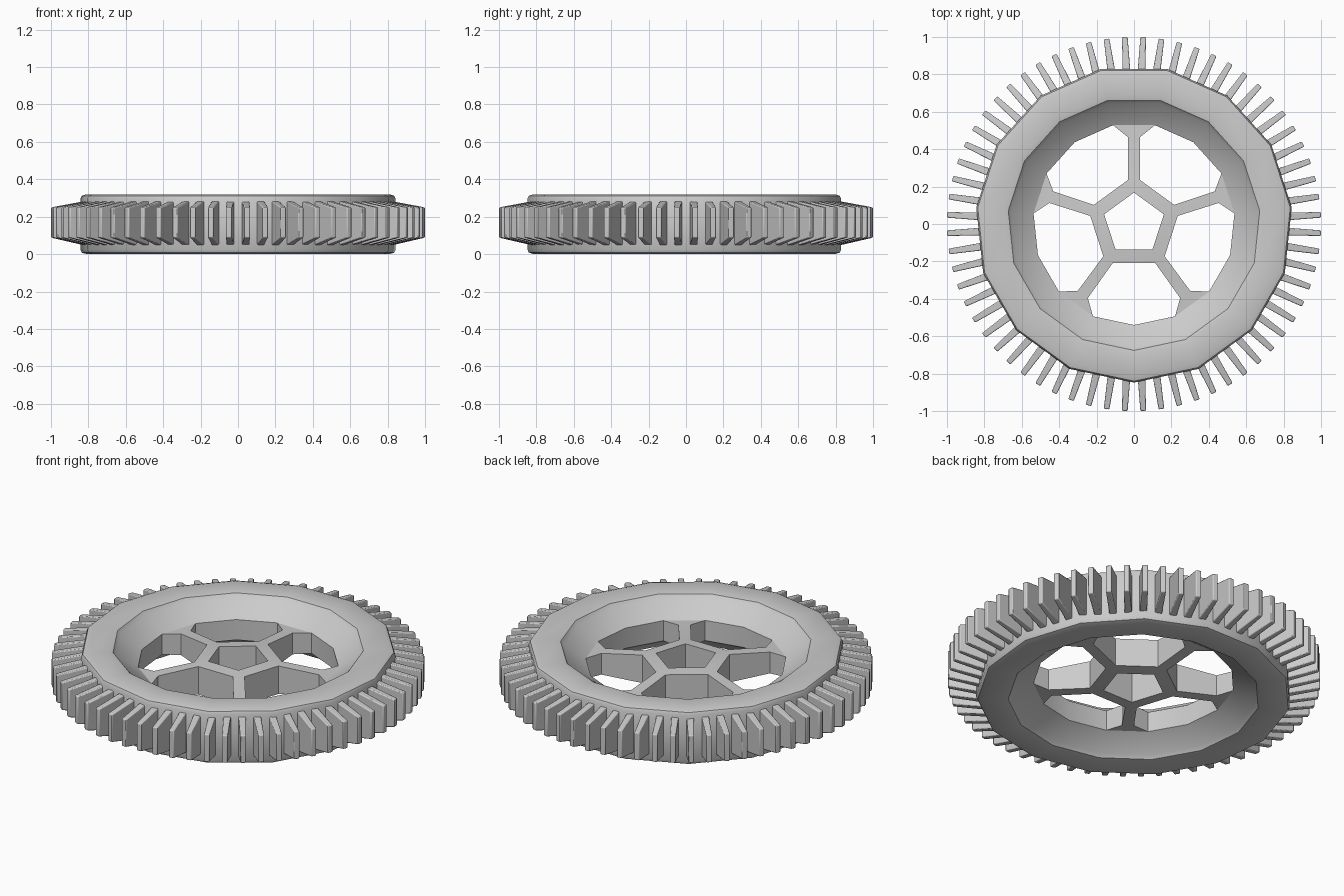
import bpy, bmesh, math
from math import sin, cos, radians, pi

if "Cube" in bpy.data.objects:
    bpy.data.objects.remove(bpy.data.objects["Cube"])

MID = 0.16


def finish(bm, name, angle):
    bmesh.ops.remove_doubles(bm, verts=bm.verts, dist=0.0005)
    bmesh.ops.recalc_face_normals(bm, faces=bm.faces)
    me = bpy.data.meshes.new(name)
    bm.to_mesh(me)
    bm.free()
    ob = bpy.data.objects.new(name, me)
    bpy.context.collection.objects.link(ob)
    bpy.ops.object.select_all(action='DESELECT')
    bpy.context.view_layer.objects.active = ob
    ob.select_set(True)
    bpy.ops.object.shade_smooth_by_angle(angle=radians(angle))
    return ob


def polar(r, deg, z):
    return (r * cos(radians(deg)), r * sin(radians(deg)), z)


bm = bmesh.new()


def face(*pts):
    bm.faces.new([bm.verts.new(p) for p in pts])


# 15-sided rim, profile from window edge up over the lip to the outer wall
SIDES = 15
top = [(0.54, 0.22), (0.66, 0.295), (0.676, 0.315), (0.70, 0.32),
       (0.815, 0.32), (0.84, 0.312), (0.848, 0.295)]
profile = top + [(r, 2 * MID - z) for r, z in reversed(top)]
n = len(profile)
for k in range(SIDES):
    a0 = 78 + k * 24
    a1 = a0 + 24
    for i in range(n):
        # the inner wall is left open where a spoke joins
        if i == n - 1 and k % 3 == 0:
            continue
        (r0, z0), (r1, z1) = profile[i], profile[(i + 1) % n]
        face(polar(r0, a0, z0), polar(r0, a1, z0), polar(r1, a1, z1), polar(r1, a0, z1))

# five flared spokes joined to a pentagonal hub
for k in range(5):
    deg = 90 + 72 * k

    def local(r, side, h, d=deg):
        c, s = cos(radians(d)), sin(radians(d))
        return lambda up: (r * c - side * s, r * s + side * c, MID + up * h)

    half = 0.54 * sin(radians(12))
    hub = local(0.168, 0, 0.09)
    nxt_hub = local(0.168, 0, 0.09, deg + 72)
    nxt_a = local(0.236, -0.031, 0.083, deg + 72)
    left = [local(0.236, 0.031, 0.083), local(0.465, 0.033, 0.063),
            local(0.54 * cos(radians(12)), half, 0.06)]
    right = [local(0.236, -0.031, 0.083), local(0.465, -0.033, 0.063),
             local(0.54 * cos(radians(12)), -half, 0.06)]
    for up in (1, -1):
        face(hub(up), left[0](up), right[0](up))
        face(hub(up), left[0](up), nxt_a(up), nxt_hub(up))
        for i in range(2):
            face(left[i](up), left[i + 1](up), right[i + 1](up), right[i](up))
    for p, q in [(hub, nxt_hub), (left[0], nxt_a), (left[0], left[1]),
                 (left[1], left[2]), (right[0], right[1]), (right[1], right[2])]:
        face(p(1), q(1), q(-1), p(-1))
finish(bm, "wheel_body", 35)

# 64 tapered tread teeth around the rim
bm = bmesh.new()
TEETH = 64
# radius, half width, bottom z, top z
sections = [(0.80, 0.021, 0.042, 0.287), (1.0, 0.015, 0.088, 0.25)]
for k in range(TEETH):
    a = (k + 0.5) * 2 * pi / TEETH
    c, s = cos(a), sin(a)
    loops = []
    for r, w, zb, zt in sections:
        loops.append([bm.verts.new((r * c - t * s, r * s + t * c, z))
                      for t, z in ((-w, zb), (w, zb), (w, zt), (-w, zt))])
    inner, outer = loops
    bm.faces.new(inner)
    bm.faces.new(outer)
    for i in range(4):
        j = (i + 1) % 4
        bm.faces.new((inner[i], inner[j], outer[j], outer[i]))
teeth = finish(bm, "tread_teeth", 30)
bev = teeth.modifiers.new("soft_edges", 'BEVEL')
bev.width = 0.005
bev.segments = 2
